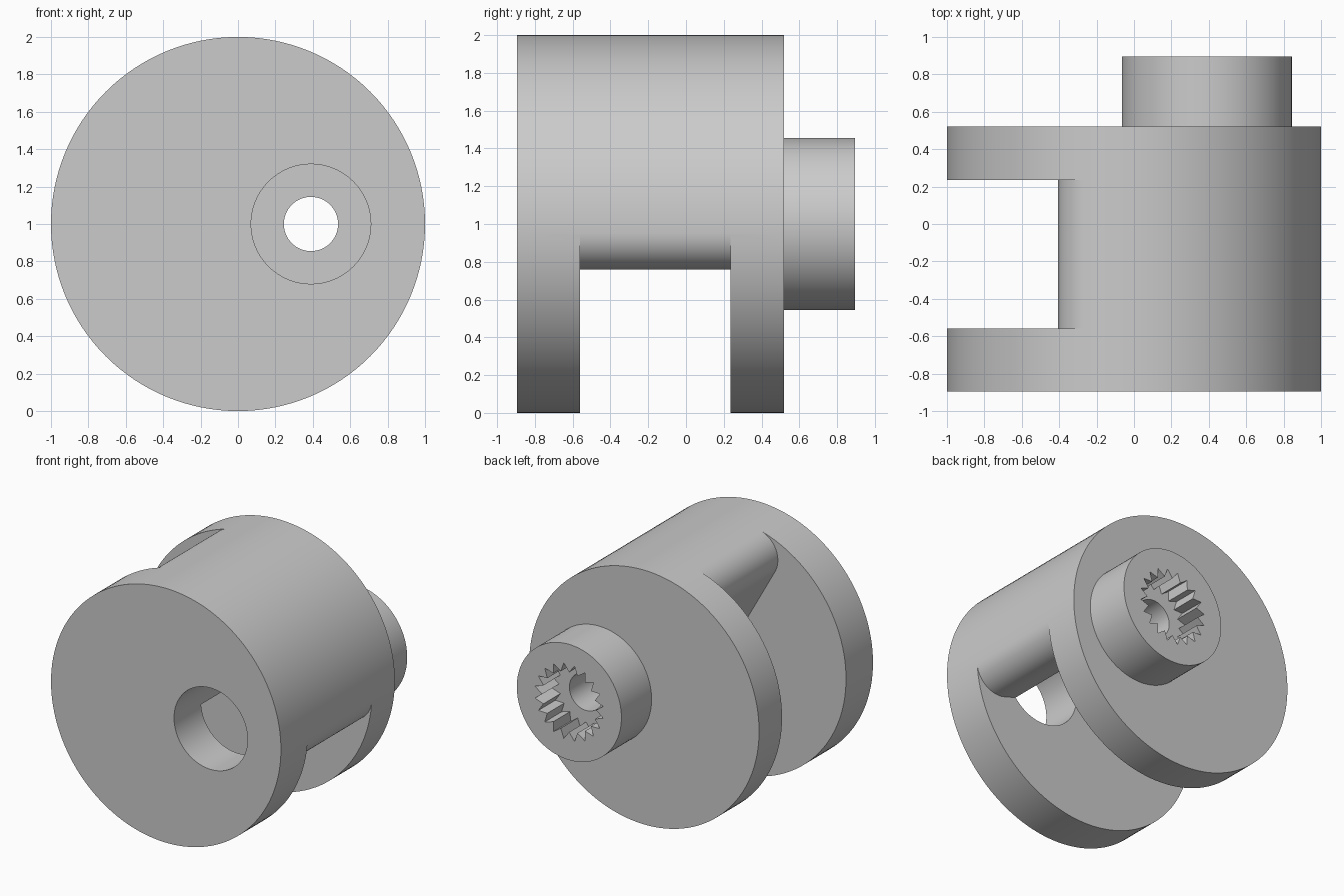
import bpy, bmesh, math
from math import cos, sin, pi, radians

if "Cube" in bpy.data.objects:
    bpy.data.objects.remove(bpy.data.objects["Cube"])

FRONT, BACK, END = -0.895, 0.52, 0.895     # front face, rear disc face, boss end
SLOT0, SLOT1 = -0.56, 0.235                # open window between the two discs
HOLE_X = 0.39                              # offset of bore and boss

steel = bpy.data.materials.new("plain grey")
steel.diffuse_color = (0.6, 0.6, 0.6, 1)
steel.use_nodes = True
steel.node_tree.nodes["Principled BSDF"].inputs["Base Color"].default_value = steel.diffuse_color


def arc(cx, cz, r, a0, a1, n):
    """Points on an arc, angles in degrees, both ends included."""
    return [(cx + r * cos(radians(a0 + (a1 - a0) * i / n)),
             cz + r * sin(radians(a0 + (a1 - a0) * i / n))) for i in range(n + 1)]


def circle(cx, r, n=96):
    return arc(cx, 0, r, 0, 360, n)[:-1]


def prism(name, profile, y0, y1):
    """Extrude an (x, z) profile along y; profile z = 0 is the axis height."""
    bm = bmesh.new()
    face = bm.faces.new([bm.verts.new((x, y0, z + 1)) for x, z in profile])
    ext = bmesh.ops.extrude_face_region(bm, geom=[face])
    verts = [g for g in ext["geom"] if isinstance(g, bmesh.types.BMVert)]
    bmesh.ops.translate(bm, verts=verts, vec=(0, y1 - y0, 0))
    bmesh.ops.recalc_face_normals(bm, faces=bm.faces)
    mesh = bpy.data.meshes.new(name)
    bm.to_mesh(mesh)
    bm.free()
    mesh.materials.append(steel)
    ob = bpy.data.objects.new(name, mesh)
    bpy.context.collection.objects.link(ob)
    return ob


def activate(ob):
    bpy.ops.object.select_all(action='DESELECT')
    ob.select_set(True)
    bpy.context.view_layer.objects.active = ob


def cut(ob, profile, y0, y1):
    """Subtract a prism from an object and remove the cutter."""
    cutter = prism("cutter", profile, y0, y1)
    cutter.hide_render = True
    mod = ob.modifiers.new("cut", 'BOOLEAN')
    mod.operation, mod.solver, mod.object = 'DIFFERENCE', 'EXACT', cutter
    activate(ob)
    bpy.ops.object.modifier_apply(modifier=mod.name)
    bpy.data.objects.remove(cutter)


# Drum: full cylinder, opened in the middle to leave a rounded sector web
body = prism("drum_body", circle(0, 1, 128), FRONT, BACK)
A0, A1, R = -3, 105, 0.2                   # web corner angles and corner radius
C = 1 - R
tilt = math.degrees(math.asin(R / C))      # web sides run radially to the axis
right_corner = arc(C * cos(radians(A0)), C * sin(radians(A0)), R, A0, A0 - 90 - tilt, 20)
left_corner = arc(C * cos(radians(A1)), C * sin(radians(A1)), R, A1 + 90 + tilt, A1, 20)
outside = arc(0, 0, 1.2, A1, A0 + 360, 40)
cut(body, right_corner + [(0, 0)] + left_corner + outside, SLOT0, SLOT1)

# Wide bore from the front, narrow bore through the rear disc
cut(body, circle(HOLE_X, 0.32), FRONT - 0.2, SLOT1)
cut(body, circle(HOLE_X, 0.145, 64), SLOT1 - 0.1, BACK + 0.2)

# Rear boss with narrow bore and toothed socket
boss = prism("rear_boss", circle(HOLE_X, 0.455), BACK, END)
cut(boss, circle(HOLE_X, 0.145, 64), BACK - 0.2, END + 0.2)
TEETH = 20
spline = [(HOLE_X + r * cos(pi * i / TEETH), r * sin(pi * i / TEETH))
          for i in range(2 * TEETH) for r in [0.3 if i % 2 else 0.235]]
cut(boss, spline, END - 0.21, END + 0.2)

for ob in (body, boss):
    activate(ob)
    bpy.ops.object.shade_smooth_by_angle(angle=radians(25))
